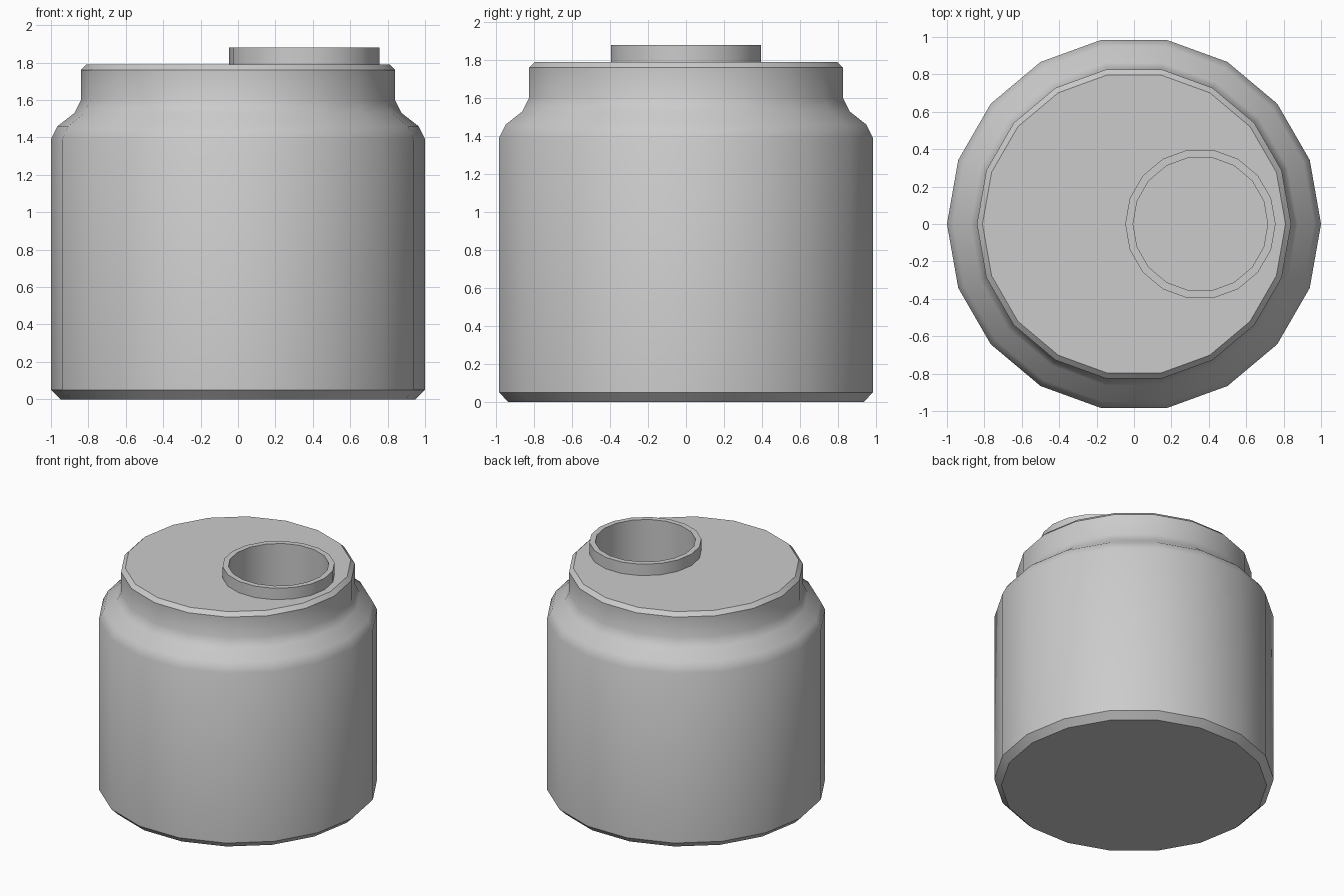
import bpy
import bmesh
import math

SIDES = 18

default = bpy.data.objects.get("Cube")
if default:
    bpy.data.objects.remove(default, do_unlink=True)

# Single plain grey for the whole jar
grey = bpy.data.materials.new("plain grey")
grey.use_nodes = True
colour = (0.6, 0.6, 0.6, 1)
grey.diffuse_color = colour
grey.node_tree.nodes["Principled BSDF"].inputs["Base Color"].default_value = colour


def lathe(bm, profile, centre_x=0):
    """Revolve (radius, height) points, returning the rings of vertices."""
    rings = []
    for radius, z in profile:
        ring = []
        for i in range(SIDES):
            a = math.tau * i / SIDES
            ring.append(bm.verts.new((centre_x + radius * math.cos(a),
                                      radius * math.sin(a), z)))
        rings.append(ring)
    for low, high in zip(rings, rings[1:]):
        for i in range(SIDES):
            j = (i + 1) % SIDES
            bm.faces.new((low[i], low[j], high[j], high[i]))
    return rings


def finish(bm, name):
    mesh = bpy.data.meshes.new(name)
    bm.to_mesh(mesh)
    bm.free()
    mesh.materials.append(grey)
    obj = bpy.data.objects.new(name, mesh)
    bpy.context.collection.objects.link(obj)
    bpy.ops.object.select_all(action="DESELECT")
    obj.select_set(True)
    bpy.context.view_layer.objects.active = obj
    bpy.ops.object.shade_smooth_by_angle(angle=math.radians(35))


# Body with chamfered foot, curved shoulder and chamfered rim
bm = bmesh.new()
rings = lathe(bm, [(0.95, 0), (1, 0.05), (1, 1.39), (0.965, 1.46), (0.875, 1.53),
                   (0.84, 1.6), (0.84, 1.76), (0.81, 1.79)])
bm.faces.new(reversed(rings[0]))

# Flat top, left open where the spout goes down
SPOUT_X, OUTER, INNER = 0.355, 0.402, 0.36
mouth = lathe(bm, [(OUTER, 1.79)], SPOUT_X)[0]
for i in range(SIDES):
    j = (i + 1) % SIDES
    bm.faces.new((rings[-1][i], rings[-1][j], mouth[j], mouth[i]))
finish(bm, "body")

# Spout ring with a deep round well inside
bm = bmesh.new()
well = lathe(bm, [(OUTER, 1.79), (OUTER, 1.88), (INNER, 1.88), (INNER, 0.9)], SPOUT_X)
bm.faces.new(well[-1])
finish(bm, "spout")
